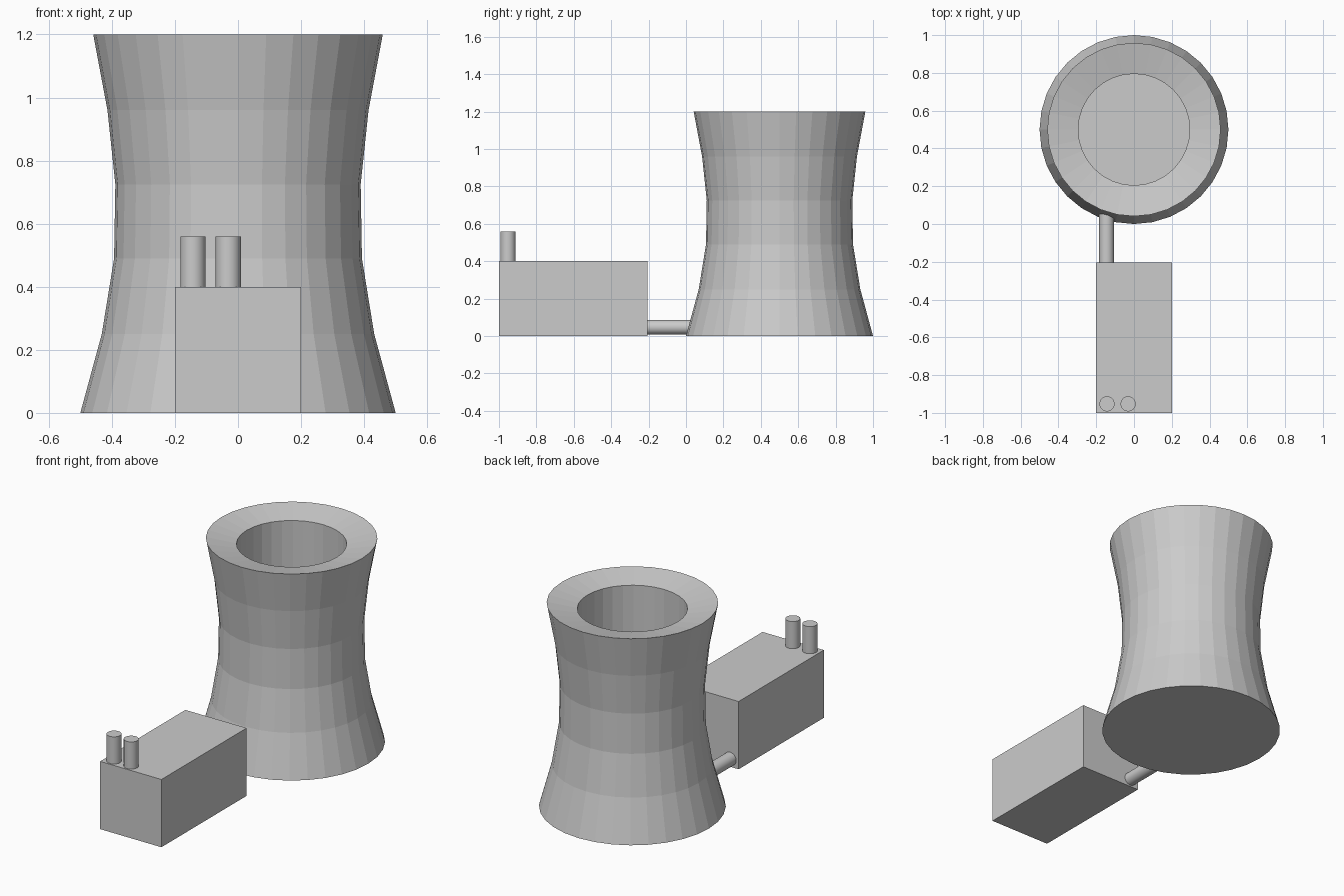
import bpy, bmesh, math
from mathutils import Vector

if "Cube" in bpy.data.objects:
    bpy.data.objects.remove(bpy.data.objects["Cube"])


def lathe(name, profile, centre, sides=32):
    """Revolve a (radius, z) profile and cap both of its ends."""
    bm = bmesh.new()
    rings = []
    for r, z in profile:
        angles = [2 * math.pi * i / sides for i in range(sides)]
        rings.append([bm.verts.new((centre[0] + r * math.cos(a),
                                    centre[1] + r * math.sin(a), z)) for a in angles])
    for a, b in zip(rings, rings[1:]):
        for i in range(sides):
            j = (i + 1) % sides
            bm.faces.new((a[i], a[j], b[j], b[i]))
    bm.faces.new(rings[0][::-1])
    bm.faces.new(rings[-1])
    mesh = bpy.data.meshes.new(name)
    bm.to_mesh(mesh)
    bm.free()
    obj = bpy.data.objects.new(name, mesh)
    bpy.context.collection.objects.link(obj)
    return obj


def tube(name, start, end, radius):
    """Smooth capped cylinder between two points."""
    a, b = Vector(start), Vector(end)
    bpy.ops.mesh.primitive_cylinder_add(vertices=32, radius=radius, depth=(b - a).length,
                                        location=(a + b) / 2)
    obj = bpy.context.object
    obj.name = name
    obj.rotation_euler = (b - a).to_track_quat('Z', 'Y').to_euler()
    bpy.ops.object.shade_smooth_by_angle()
    return obj


# Cooling tower: waisted outer wall, sloping rim, then the inner shaft and floor
lathe("cooling_tower",
      [(0.5, 0), (0.432, 0.25), (0.393, 0.49), (0.389, 0.725), (0.414, 0.96),
       (0.459, 1.2), (0.295, 1.165), (0.295, 0.4)], (0, 0.5))

# Plant building
bpy.ops.mesh.primitive_cube_add(size=1, location=(0, -0.6025, 0.2))
building = bpy.context.object
building.name = "plant_building"
building.scale = (0.4, 0.795, 0.4)

# Two roof chimneys
for side, x in (("left", -0.143), ("right", -0.031)):
    tube("chimney_" + side, (x, -0.952, 0.38), (x, -0.952, 0.56), 0.04)

# Pipe joining the building to the tower
tube("connecting_pipe", (-0.145, -0.23, 0.047), (-0.145, 0.15, 0.047), 0.039)
